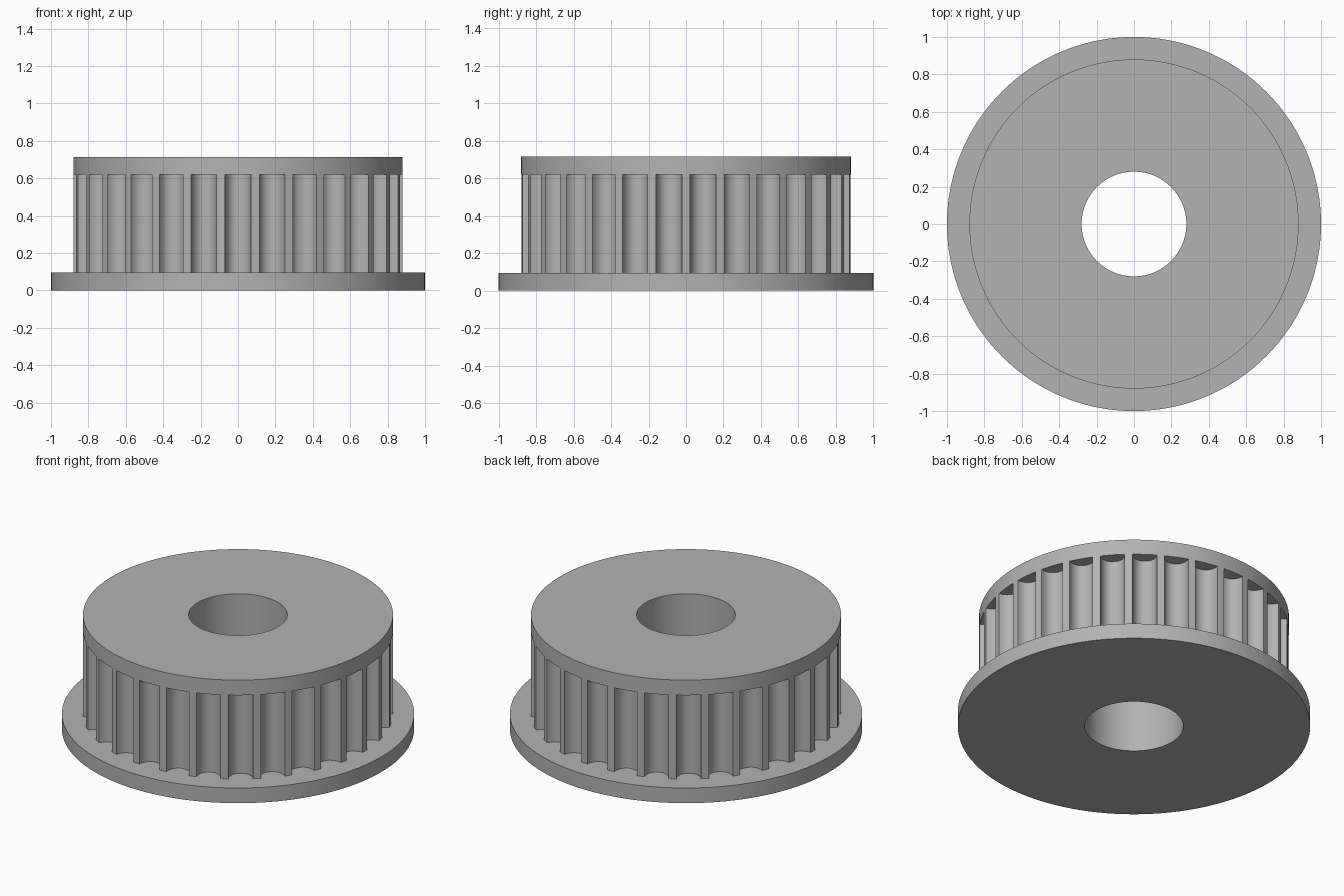
import bpy
import bmesh
from math import pi, sin, cos, radians, copysign

TEETH = 30
R_FLANGE, R_TOOTH, R_BORE = 1.0, 0.88, 0.28
Z_FLANGE, Z_CAP, Z_TOP = 0.095, 0.62, 0.715
GROOVE_HALF, GROOVE_DEPTH = 0.07, 0.078
GROOVE_STEPS, LAND_STEPS = 16, 3

cube = bpy.data.objects.get("Cube")
if cube:
    bpy.data.objects.remove(cube, do_unlink=True)

steel = bpy.data.materials.new("machined grey")
steel.use_nodes = True
GREY = (0.45, 0.45, 0.45, 1)
steel.diffuse_color = GREY
steel.node_tree.nodes["Principled BSDF"].inputs["Base Color"].default_value = GREY


def tooth_outline():
    """Angle and radius of every outline point: rounded groove, then a land."""
    pitch = 2 * pi / TEETH
    half = GROOVE_HALF / R_TOOTH
    points = []
    for tooth in range(TEETH):
        mid = -pi / 2 + tooth * pitch
        for i in range(GROOVE_STEPS):
            t = pi * i / GROOVE_STEPS
            c, s = cos(t), sin(t)
            across = -copysign(abs(c) ** 0.9, c)
            points.append((mid + half * across, R_TOOTH - GROOVE_DEPTH * s ** 0.9))
        for i in range(LAND_STEPS):
            points.append((mid + half + (pitch - 2 * half) * i / LAND_STEPS, R_TOOTH))
    return points


OUTLINE = tooth_outline()


def loft(name, rings):
    """Join rings of (radius, height); radius None follows the tooth outline."""
    bm = bmesh.new()
    loops = [[bm.verts.new(((radius or r) * cos(a), (radius or r) * sin(a), z))
              for a, r in OUTLINE] for radius, z in rings]
    n = len(OUTLINE)
    for low, high in zip(loops, loops[1:]):
        for i in range(n):
            j = (i + 1) % n
            bm.faces.new((low[i], low[j], high[j], high[i]))
    bmesh.ops.remove_doubles(bm, verts=bm.verts, dist=0.0001)
    for face in bm.faces:
        face.smooth = True
    mesh = bpy.data.meshes.new(name)
    bm.to_mesh(mesh)
    bm.free()
    mesh.set_sharp_from_angle(angle=radians(30))
    mesh.materials.append(steel)
    bpy.context.collection.objects.link(bpy.data.objects.new(name, mesh))


# Wide flange at the base
loft("base_flange", [(R_BORE, Z_FLANGE), (R_BORE, 0), (R_FLANGE, 0),
                     (R_FLANGE, Z_FLANGE), (None, Z_FLANGE)])
# Grooved belt surface
loft("toothed_ring", [(None, Z_FLANGE), (None, Z_CAP)])
# Plain rim closing the grooves
loft("top_cap", [(None, Z_CAP), (R_TOOTH, Z_CAP), (R_TOOTH, Z_TOP),
                 (R_BORE, Z_TOP), (R_BORE, Z_CAP)])
# Shaft hole wall between flange and cap
loft("shaft_bore", [(R_BORE, Z_CAP), (R_BORE, Z_FLANGE)])
